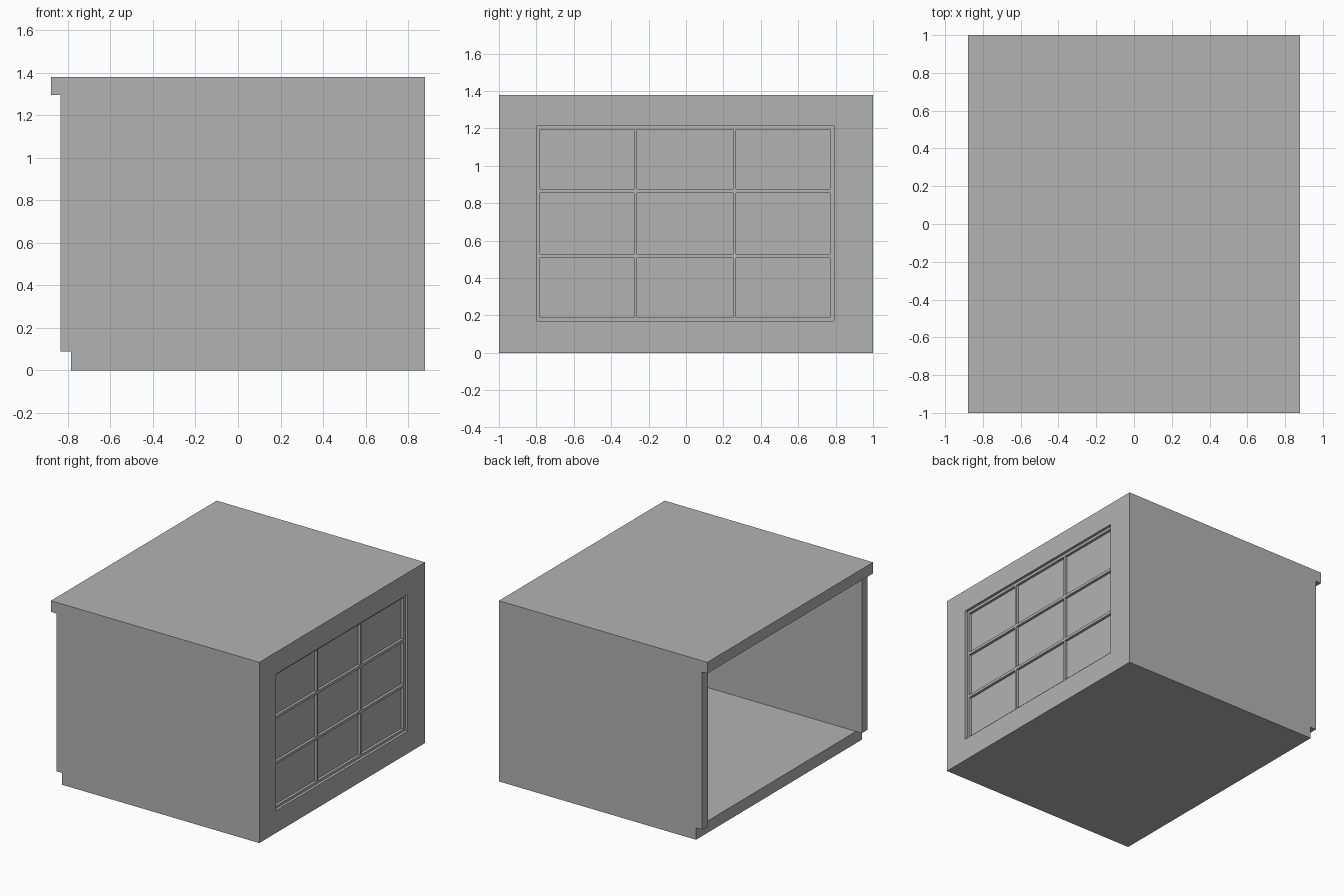
import bpy
import bmesh

cube = bpy.data.objects.get("Cube")
if cube:
    bpy.data.objects.remove(cube, do_unlink=True)

grey = bpy.data.materials.new("plain grey")
grey.use_nodes = True
colour = (0.45, 0.45, 0.45, 1)
grey.diffuse_color = colour
grey.node_tree.nodes["Principled BSDF"].inputs["Base Color"].default_value = colour

X, Y, TOP = 0.88, 1.0, 1.38
FLOOR, CEILING, WALL = 0.09, 1.295, 0.07


def prism(name, profile, y0, y1):
    """Extrude an (x, z) outline along y."""
    bm = bmesh.new()
    face = bm.faces.new([bm.verts.new((x, y0, z)) for x, z in profile])
    out = bmesh.ops.extrude_face_region(bm, geom=[face])
    verts = [v for v in out["geom"] if isinstance(v, bmesh.types.BMVert)]
    bmesh.ops.translate(bm, vec=(0, y1 - y0, 0), verts=verts)
    bmesh.ops.recalc_face_normals(bm, faces=bm.faces)
    mesh = bpy.data.meshes.new(name)
    bm.to_mesh(mesh)
    bm.free()
    mesh.materials.append(grey)
    obj = bpy.data.objects.new(name, mesh)
    bpy.context.collection.objects.link(obj)
    return obj


def cut(target, x0, x1, y0, y1, z0, z1):
    """Carve a box out of the target and discard the cutter."""
    cutter = prism("cutter", [(x0, z0), (x1, z0), (x1, z1), (x0, z1)], y0, y1)
    cutter.hide_render = True
    mod = target.modifiers.new("cut", "BOOLEAN")
    mod.operation = "DIFFERENCE"
    mod.solver = "EXACT"
    mod.object = cutter
    bpy.context.view_layer.objects.active = target
    bpy.ops.object.modifier_apply(modifier=mod.name)
    bpy.data.objects.remove(cutter, do_unlink=True)


# Shell: roof overhangs the walls, walls overhang the floor on the open side
shell = prism("building_shell", [
    (-0.785, 0), (X, 0), (X, TOP), (-X, TOP),
    (-X, CEILING), (-0.835, CEILING), (-0.835, FLOOR), (-0.785, FLOOR),
], -Y, Y)

# Hollow interior, open on one side
cut(shell, -1.2, X - WALL, -Y + WALL, Y - WALL, FLOOR, CEILING)

# Window recess, then nine deeper panes leaving the glazing bars
cut(shell, X - 0.02, 1, -0.80, 0.79, 0.17, 1.213)
columns = [(-0.78, -0.278), (-0.262, 0.251), (0.267, 0.77)]
rows = [(0.19, 0.508), (0.529, 0.856), (0.877, 1.193)]
for y0, y1 in columns:
    for z0, z1 in rows:
        cut(shell, X - 0.04, 1, y0, y1, z0, z1)
